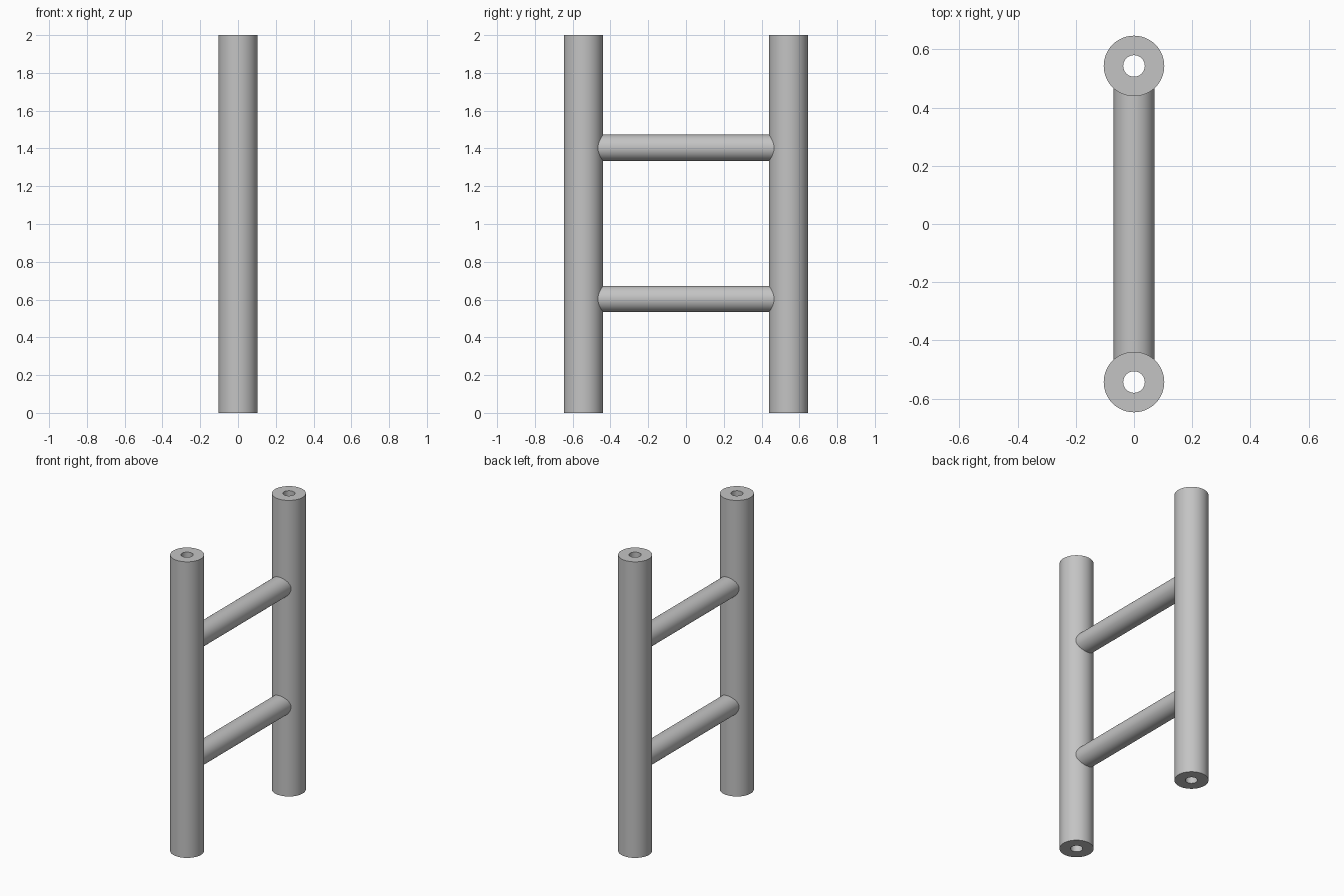
import bpy
import bmesh
import math
from mathutils import Matrix

cube = bpy.data.objects.get("Cube")
if cube:
    bpy.data.objects.remove(cube, do_unlink=True)

POST_RADIUS, BORE_RADIUS, HEIGHT = 0.104, 0.037, 2.0
POST_Y = 0.543
RUNG_RADIUS, RUNG_HALF = 0.07, 0.485
SIDES = 64

# Plain grey metal
grey = bpy.data.materials.new("grey_metal")
grey.use_nodes = True
colour = (0.55, 0.55, 0.55, 1.0)
grey.diffuse_color = colour
grey.node_tree.nodes["Principled BSDF"].inputs["Base Color"].default_value = colour


def finish(bm, name, location):
    bmesh.ops.recalc_face_normals(bm, faces=bm.faces)
    mesh = bpy.data.meshes.new(name)
    bm.to_mesh(mesh)
    bm.free()
    mesh.materials.append(grey)
    obj = bpy.data.objects.new(name, mesh)
    obj.location = location
    bpy.context.collection.objects.link(obj)
    bpy.ops.object.select_all(action="DESELECT")
    obj.select_set(True)
    bpy.context.view_layer.objects.active = obj
    bpy.ops.object.shade_smooth_by_angle(angle=math.radians(30))


def tube(name, location):
    # Rectangular wall section spun around the post axis
    bm = bmesh.new()
    section = [(BORE_RADIUS, 0), (POST_RADIUS, 0),
               (POST_RADIUS, HEIGHT), (BORE_RADIUS, HEIGHT)]
    verts = [bm.verts.new((r, 0, z)) for r, z in section]
    edges = [bm.edges.new((verts[i - 1], verts[i])) for i in range(len(verts))]
    bmesh.ops.spin(bm, geom=verts + edges, cent=(0, 0, 0), axis=(0, 0, 1),
                   angle=math.tau, steps=SIDES, use_merge=True)
    bmesh.ops.remove_doubles(bm, verts=bm.verts, dist=0.0001)
    finish(bm, name, location)


def rung(name, z):
    # Solid bar ending inside the post walls, clear of the bores
    bm = bmesh.new()
    bmesh.ops.create_cone(bm, cap_ends=True, segments=SIDES, radius1=RUNG_RADIUS,
                          radius2=RUNG_RADIUS, depth=2 * RUNG_HALF,
                          matrix=Matrix.Rotation(math.pi / 2, 4, "X"))
    finish(bm, name, (0, 0, z))


for name, side in (("front_post", -1), ("back_post", 1)):
    tube(name, (0, side * POST_Y, 0))

for name, z in (("lower_rung", 0.603), ("upper_rung", 1.403)):
    rung(name, z)
